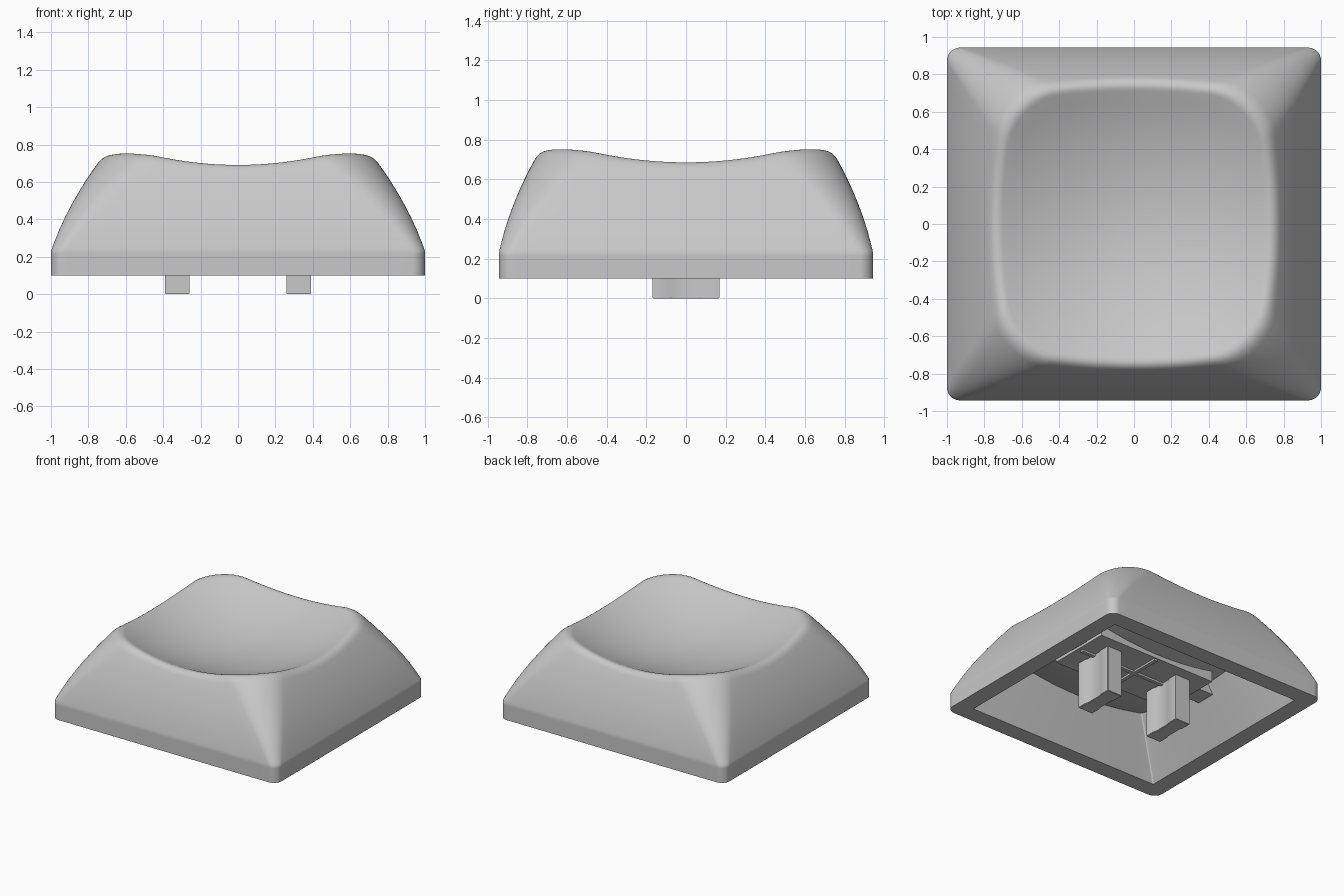
import bpy, bmesh, math
from mathutils import Vector

if "Cube" in bpy.data.objects:
    bpy.data.objects.remove(bpy.data.objects["Cube"])

grey = bpy.data.materials.new("plain grey")
grey.use_nodes = True
colour = (0.58, 0.58, 0.58, 1)
grey.diffuse_color = colour
grey.node_tree.nodes["Principled BSDF"].inputs["Base Color"].default_value = colour

BASE, SKIRT, PAD = 0.10, 0.23, 0.375
FILLET = 0.05


def finish(bm, name, angle=30):
    bmesh.ops.recalc_face_normals(bm, faces=bm.faces)
    mesh = bpy.data.meshes.new(name)
    bm.to_mesh(mesh)
    bm.free()
    mesh.materials.append(grey)
    obj = bpy.data.objects.new(name, mesh)
    bpy.context.collection.objects.link(obj)
    bpy.ops.object.select_all(action='DESELECT')
    obj.select_set(True)
    bpy.context.view_layer.objects.active = obj
    bpy.ops.object.shade_smooth_by_angle(angle=math.radians(angle))
    return obj


def rounded_rect(hx, hy, r, side=18, arc=12):
    """Outline of a rounded rectangle, with a fixed number of points."""
    corners = [(1, 1), (-1, 1), (-1, -1), (1, -1)]
    pts = []
    for q, (sx, sy) in enumerate(corners):
        c = Vector((sx * (hx - r), sy * (hy - r)))
        for i in range(arc + 1):
            a = math.pi / 2 * (q + i / arc)
            pts.append(c + r * Vector((math.cos(a), math.sin(a))))
        nx, ny = corners[(q + 1) % 4]
        end = Vector((nx * (hx - r), ny * (hy - r))) + r * Vector((math.cos(a), math.sin(a)))
        start = pts[-1]
        pts += [start.lerp(end, i / side) for i in range(1, side)]
    return pts


def section(z):
    """Outer wall outline at height z: walls lean in, corners get rounder."""
    u = max(0, (z - SKIRT) / 0.47)
    return rounded_rect(1 - 0.16 * u - 0.09 * u * u,
                        0.943 - 0.10 * u - 0.08 * u * u, 0.07 + 0.2 * u)


def dish(p):
    return 0.525 + 0.315 * p.length_squared


def ceiling(p):
    return 0.395 + 0.19 * p.length_squared


# Keycap shell: each column climbs the wall, rolls over the rim, runs into the dish
count = len(section(BASE))
heights = [0.3 + 0.01 * i for i in range(60)]
table = [section(z) for z in heights]


def wall(i, z):
    f = min(max((z - heights[0]) / 0.01, 0), len(heights) - 1.001)
    k = int(f)
    return table[k][i].lerp(table[k + 1][i], f - k)


columns = []
for i in range(count):
    z = 0.7
    for _ in range(25):
        z = dish(wall(i, z))
    low = z - FILLET
    rim = wall(i, z)
    inner = rim * (1 - FILLET / rim.length)
    a, b, c = wall(i, low).to_3d(), rim.to_3d(), inner.to_3d()
    a.z, b.z, c.z = low, z, dish(inner)
    path = []
    for t in (0.03, 0.1, 0.25, 0.4, 0.55, 0.7, 0.85):
        h = SKIRT + (low - SKIRT) * t
        p = section(h)[i]
        path.append((p.x, p.y, h))
    for k in range(9):
        t = k / 8
        path.append(a * (1 - t) ** 2 + b * 2 * t * (1 - t) + c * t * t)
    for k in range(1, 12):
        p = inner * (1 - k / 12)
        path.append((p.x, p.y, dish(p)))
    columns.append(path)

# Hollow underside: bowed ceiling, sloping inner walls, flat bottom edge
under = rounded_rect(0.63, 0.665, 0.01)
rings = [[(p.x * k / 8, p.y * k / 8, ceiling(p * k / 8)) for p in under] for k in range(1, 9)]
rings += [[(p.x, p.y, z) for p in outline] for outline, z in (
    (rounded_rect(0.86, 0.805, 0.01), BASE),
    (section(BASE), BASE),
    (section(SKIRT), SKIRT - 0.015),
    (section(SKIRT), SKIRT))]
rings += [list(r) for r in zip(*columns)]

bm = bmesh.new()
loops = [[bm.verts.new(p) for p in ring] for ring in rings]
for lo, hi in zip(loops, loops[1:]):
    for i in range(count):
        j = (i + 1) % count
        bm.faces.new((lo[i], lo[j], hi[j], hi[i]))
for loop, surface in ((loops[0], ceiling), (loops[-1], dish)):
    centre = bm.verts.new((0, 0, surface(Vector((0, 0)))))
    for i in range(count):
        bm.faces.new((loop[i], loop[(i + 1) % count], centre))
finish(bm, "keycap_shell")


def box(name, x, y, z):
    bm = bmesh.new()
    bmesh.ops.create_cube(bm, size=1)
    for v in bm.verts:
        v.co = Vector([(r[0] + r[1]) / 2 + c * (r[1] - r[0]) for c, r in zip(v.co, (x, y, z))])
    return finish(bm, name)


# Mounting pad and cross ribs under the ceiling
box("mounting_pad", (-0.53, 0.53), (-0.26, 0.26), (PAD, PAD + 0.09))
box("long_rib", (-0.5, 0.5), (-0.015, 0.015), (PAD - 0.015, PAD + 0.01))
box("cross_rib", (-0.015, 0.015), (-0.25, 0.25), (PAD - 0.015, PAD + 0.01))

# On each side: a small block and a stem with a shallow groove in both broad faces
for side, label in ((1, "left"), (-1, "right")):
    box(label + "_block", sorted((side * 0.53, side * 0.73)), (-0.07, 0.09), (0.395, 0.5))
    half = [(0.066, 0.168), (0.066, 0.088), (0.058, 0.072)]
    outline = half + [(x, -y) for x, y in reversed(half)]
    outline += [(-x, -y) for x, y in outline]
    bm = bmesh.new()
    face = bm.faces.new([bm.verts.new((side * 0.325 + x, y, 0)) for x, y in outline])
    up = bmesh.ops.extrude_face_region(bm, geom=[face])["geom"]
    bmesh.ops.translate(bm, vec=(0, 0, PAD + 0.02),
                        verts=[g for g in up if isinstance(g, bmesh.types.BMVert)])
    bmesh.ops.recalc_face_normals(bm, faces=bm.faces)
    bmesh.ops.bevel(bm, geom=bm.edges[:], offset=0.004, segments=2, affect='EDGES')
    finish(bm, label + "_stem")
